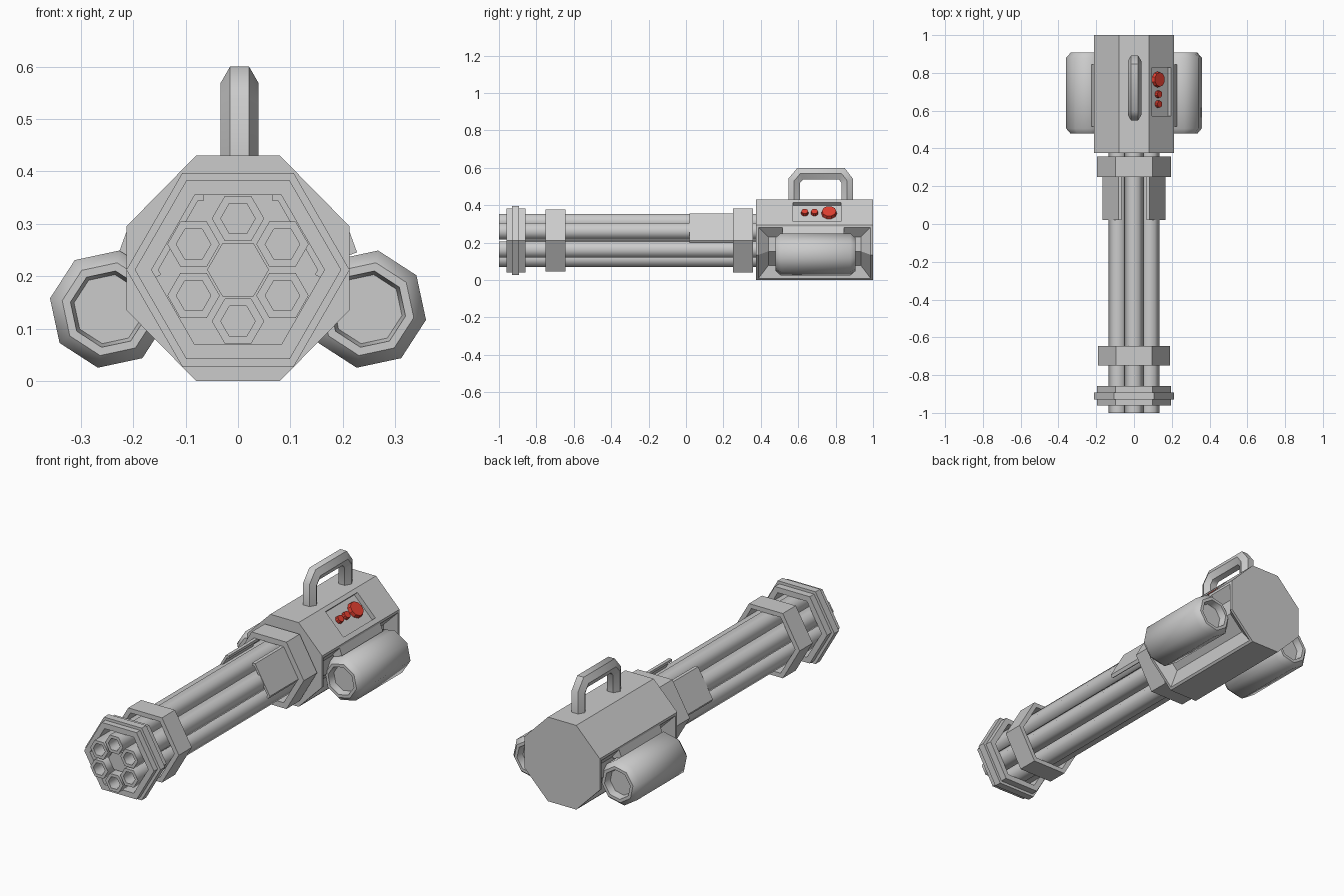
import bpy, bmesh
from math import cos, sin, pi, radians
from mathutils import Vector, Matrix

if "Cube" in bpy.data.objects:
    bpy.data.objects.remove(bpy.data.objects["Cube"])

AXIS_Z = 0.212


def finish(bm, name, smooth=None, color=None):
    bmesh.ops.recalc_face_normals(bm, faces=bm.faces[:])
    me = bpy.data.meshes.new(name)
    bm.to_mesh(me)
    bm.free()
    ob = bpy.data.objects.new(name, me)
    bpy.context.collection.objects.link(ob)
    if color:
        me.materials.append(color)
    if smooth:
        bpy.ops.object.select_all(action='DESELECT')
        ob.select_set(True)
        bpy.context.view_layer.objects.active = ob
        bpy.ops.object.shade_smooth_by_angle(angle=radians(smooth))
    return ob


def skin(bm, loops, closed=False):
    """Bridge successive vertex loops, capping the ends unless closed."""
    loops = [[bm.verts.new(p) for p in lp] for lp in loops]
    n = len(loops[0])
    pairs = list(zip(loops, loops[1:])) + ([(loops[-1], loops[0])] if closed else [])
    for a, b in pairs:
        for i in range(n):
            j = (i + 1) % n
            bm.faces.new((a[i], a[j], b[j], b[i]))
    if not closed:
        bm.faces.new(loops[0])
        bm.faces.new(loops[-1])


def lathe(name, n, profile, cx=0, cz=AXIS_Z, phase=0, closed=False, smooth=None):
    """n-sided turned part along y from (radius, y) points."""
    bm = bmesh.new()
    skin(bm, [[(cx + r * cos(phase + 2 * pi * k / n), y, cz + r * sin(phase + 2 * pi * k / n))
               for k in range(n)] for r, y in profile], closed)
    return finish(bm, name, smooth)


def extrude_y(name, section, y0, y1):
    bm = bmesh.new()
    skin(bm, [[(x, y, z) for x, z in section] for y in (y0, y1)])
    return finish(bm, name)


def box(name, center, size, tilt=0):
    bm = bmesh.new()
    m = Matrix.Translation(center) @ Matrix.Rotation(tilt, 4, 'Y') @ Matrix.Diagonal((*size, 1))
    bmesh.ops.create_cube(bm, size=1, matrix=m)
    return finish(bm, name)


# Octagonal body with bevelled pockets on the lower sides
octagon = [(.08, 0), (.213, .135), (.213, .295), (.08, .43),
           (-.08, .43), (-.213, .295), (-.213, .135), (-.08, 0)]
body = extrude_y("body", octagon, .375, 1)
bm = bmesh.new()
bm.from_mesh(body.data)
for s in (1, -1):
    pocket = [f for f in bm.faces if s * f.normal.x > .5 and f.calc_center_median().z < .25]
    bmesh.ops.inset_region(bm, faces=pocket, thickness=.013, use_even_offset=True)
    bmesh.ops.inset_region(bm, faces=pocket, thickness=.052, depth=-.045, use_even_offset=True)
bm.to_mesh(body.data)
bm.free()

# Recessed control panel on the upper right slope
cutter = box("panel_cutter", (.143, .70, .361), (.145, .257, .04), radians(45))
cutter.hide_render = True
cutter.hide_set(True)
mod = body.modifiers.new("panel_recess", 'BOOLEAN')
mod.operation = 'DIFFERENCE'
mod.solver = 'EXACT'
mod.object = cutter

# Red buttons
red = bpy.data.materials.new("button_red")
red.diffuse_color = (.75, .05, .03, 1)
red.use_nodes = True
red.node_tree.nodes["Principled BSDF"].inputs["Base Color"].default_value = red.diffuse_color
for i, (y, r) in enumerate(((.635, .02), (.687, .02), (.765, .042))):
    bm = bmesh.new()
    m = Matrix.Translation((.131, y, .362)) @ Matrix.Rotation(radians(45), 4, 'Y')
    bmesh.ops.create_cone(bm, cap_ends=True, segments=10, radius1=r, radius2=r * .9,
                          depth=.018, matrix=m)
    finish(bm, f"button_{i + 1}", color=red)

# Carry handle: hexagonal tube swept along a mitred path
path = [Vector(p) for p in ((.578, .41), (.578, .53), (.611, .569),
                            (.832, .569), (.862, .53), (.862, .41))]
loops = []
for i, p in enumerate(path):
    d0 = (p - path[i - 1]).normalized() if i else (path[1] - p).normalized()
    d1 = (path[i + 1] - p).normalized() if i < len(path) - 1 else d0
    t = (d0 + d1).normalized()
    side = Vector((-t.y, t.x)) / t.dot(d0)
    loops.append([(.003 + .036 * cos(k * pi / 3),
                   p.x + side.x * .036 * sin(k * pi / 3),
                   p.y + side.y * .036 * sin(k * pi / 3)) for k in range(6)])
bm = bmesh.new()
skin(bm, loops)
finish(bm, "handle", smooth=50)

# Side canisters with their brackets
can = [(.067, .515), (.074, .478), (.09, .478), (.1137, .505),
       (.1137, .88), (.09, .907), (.074, .907), (.067, .87)]
for s, side in ((1, "right"), (-1, "left")):
    lathe(f"canister_{side}", 8, can, s * .247, .137, radians(34.6), smooth=50)
    box(f"bracket_{side}", (s * .196, .68, .258), (.05, .33, .045), s * radians(-20))

# Six barrels around a central rod
for k in range(6):
    a = radians(30 + 60 * k)
    lathe(f"barrel_{k + 1}", 6, [(.033, -.9), (.033, -1), (.05, -1), (.05, .39)],
          .098 * cos(a), AXIS_Z + .098 * sin(a), smooth=65)
lathe("center_rod", 6, [(.059, -.96), (.059, .39)])

# Hexagonal clamp rings
IN = .165
lathe("muzzle_ring", 6, [(IN, -.96), (.197, -.96), (.197, -.93), (.213, -.93), (.213, -.893),
                         (.197, -.893), (.197, -.858), (IN, -.858)], closed=True)
for name, r, y0, y1 in (("middle_ring", .191, -.75, -.645), ("rear_ring", .197, .25, .357)):
    lathe(name, 6, [(IN, y0), (r, y0), (r, y1), (IN, y1)], closed=True)

# Bent cover plates over the upper barrels
for s, side in ((1, "right"), (-1, "left")):
    section = [(.066, .356), (.083, .356), (.166, .212), (.157, .197),
               (.147, .203), (.152, .212), (.077, .343), (.066, .343)]
    extrude_y(f"cover_{side}", [(s * x, z) for x, z in section], .02, .26)
